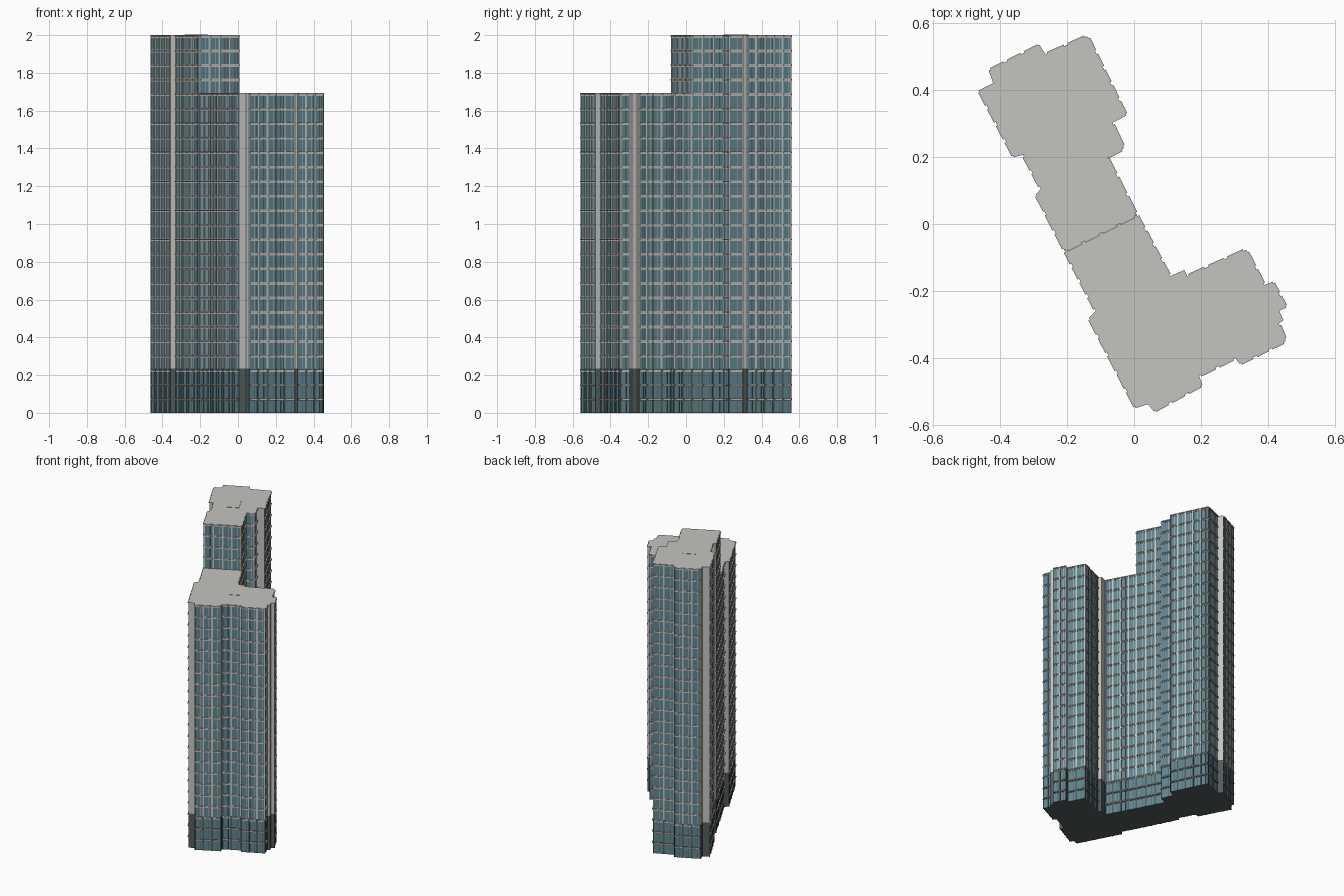
import bpy, bmesh, math
from mathutils import Vector, Matrix

if "Cube" in bpy.data.objects:
    bpy.data.objects.remove(bpy.data.objects["Cube"])

FLOOR = 2 / 26          # storey height
PODIUM = 0.235          # top of the dark base
LOW, HIGH = 22 * FLOOR, 2.0


def mat(name, rgb):
    m = bpy.data.materials.new(name)
    m.diffuse_color = (*rgb, 1)
    m.use_nodes = True
    m.node_tree.nodes["Principled BSDF"].inputs["Base Color"].default_value = m.diffuse_color
    return m


CONCRETE = mat("grey concrete", (0.55, 0.55, 0.53))
GLASS = mat("teal glass", (0.115, 0.235, 0.28))
DARK = mat("dark base stone", (0.085, 0.105, 0.11))
LEDGE = mat("pale ledge", (0.52, 0.49, 0.45))
MATS = [CONCRETE, GLASS, DARK, LEDGE]

# Plan outlines, clockwise
high_plan = [(-.46, .40), (-.42, .42), (-.432, .455), (-.28, .531), (-.262, .503),
             (-.14, .557), (-.025, .322), (-.067, .30), (-.033, .227), (-.083, .20),
             (.005, .028), (-.205, -.077), (-.29, .09), (-.276, .108), (-.328, .207),
             (-.355, .20)]
low_plan = [(.005, .028), (.105, -.157), (.15, -.137), (.16, -.158), (.333, -.08),
            (.386, -.183), (.41, -.173), (.452, -.25), (.433, -.259), (.446, -.287),
            (.429, -.298), (.45, -.347), (.313, -.415), (.30, -.397), (.193, -.45),
            (.203, -.477), (.057, -.556), (.042, -.537), (.008, -.548), (-.132, -.278),
            (-.112, -.257), (-.205, -.077)]


def finish(bm, name):
    me = bpy.data.meshes.new(name)
    bm.to_mesh(me)
    bm.free()
    for m in MATS:
        me.materials.append(m)
    ob = bpy.data.objects.new(name, me)
    bpy.context.collection.objects.link(ob)
    return ob


def edges(plan):
    for i, p in enumerate(plan):
        a, b = Vector(p), Vector(plan[(i + 1) % len(plan)])
        yield a, b, (b - a).length


def is_solid(length):
    return length < 0.052


def core(plan, top, name):
    """Prism whose long sides are glass and whose short sides are solid wall."""
    bm = bmesh.new()
    rings = [[bm.verts.new((x, y, z)) for x, y in plan] for z in (0, PODIUM, top)]
    for lo, hi, wall in ((rings[0], rings[1], 2), (rings[1], rings[2], 0)):
        for i, (a, b, length) in enumerate(edges(plan)):
            j = (i + 1) % len(plan)
            f = bm.faces.new((lo[i], lo[j], hi[j], hi[i]))
            f.material_index = wall if is_solid(length) else 1
    bm.faces.new(rings[2])
    bm.faces.new(rings[0]).material_index = 2
    bmesh.ops.recalc_face_normals(bm, faces=bm.faces)
    return finish(bm, name)


def box(bm, a, b, s0, s1, z0, z1, depth, m):
    """Box on the wall a-b, from distance s0 to s1 along it, standing out by depth."""
    d = (b - a).normalized()
    mid = a + d * (s0 + s1) / 2
    M = (Matrix.Translation((mid.x, mid.y, (z0 + z1) / 2))
         @ Matrix.Rotation(math.atan2(d.y, d.x), 4, 'Z')
         @ Matrix.Diagonal((s1 - s0, depth * 2, z1 - z0, 1)))
    r = bmesh.ops.create_cube(bm, size=1, matrix=M)
    for f in {f for v in r['verts'] for f in v.link_faces}:
        f.material_index = m


def facade(plan, top, prefix, skip=None, raised=None):
    piers, bands, ledges = bmesh.new(), bmesh.new(), bmesh.new()
    for i, (a, b, length) in enumerate(edges(plan)):
        if i == skip or is_solid(length):
            continue
        base = LOW if i == raised else 0
        n = max(1, round(length / 0.056))
        w = length / n
        # piers between bays and a thin mullion in each bay
        spans = [(z0, z1, m) for z0, z1, m in ((0, PODIUM, 2), (PODIUM, top, 0)) if z1 > base]
        for z0, z1, m in spans:
            z0 = max(z0, base)
            for k in range(n + 1):
                box(piers, a, b, max(0, k * w - .005), min(length, k * w + .005), z0, z1, .003, m)
            for k in range(n):
                c = (k + .36) * w
                box(piers, a, b, c - .0015, c + .0015, z0, z1, .002, m)
        # floor bands and projecting ledges
        for f in range(round(base / FLOOR) + 1, round(top / FLOOR) + 1):
            z = f * FLOOR
            box(bands, a, b, 0, length, z - .014, z, .0025, 2 if z < PODIUM - .02 else 0)
            for k in range(n):
                box(ledges, a, b, k * w + .006, (k + 1) * w - .006, z - .009, z - .002, .008, 3)
    finish(piers, prefix + "_piers")
    finish(bands, prefix + "_floor_bands")
    finish(ledges, prefix + "_ledges")


def roof_hatch(x, y, z, sx, sy, name):
    bm = bmesh.new()
    M = (Matrix.Translation((x, y, z)) @ Matrix.Rotation(math.radians(27), 4, 'Z')
         @ Matrix.Diagonal((sx, sy, .004, 1)))
    bmesh.ops.create_cube(bm, size=1, matrix=M)
    finish(bm, name)


# Tall wing: the party wall (edge 10) shows only above the low roof
core(high_plan, HIGH, "tall_wing_core")
facade(high_plan, HIGH, "tall_wing", raised=10)
roof_hatch(-.22, .265, HIGH, .085, .107, "tall_wing_roof_hatch")

# Low wing: its last edge touches the tall wing
core(low_plan, LOW, "low_wing_core")
facade(low_plan, LOW, "low_wing", skip=len(low_plan) - 1)
roof_hatch(.163, -.258, LOW, .066, .085, "low_wing_roof_hatch")
